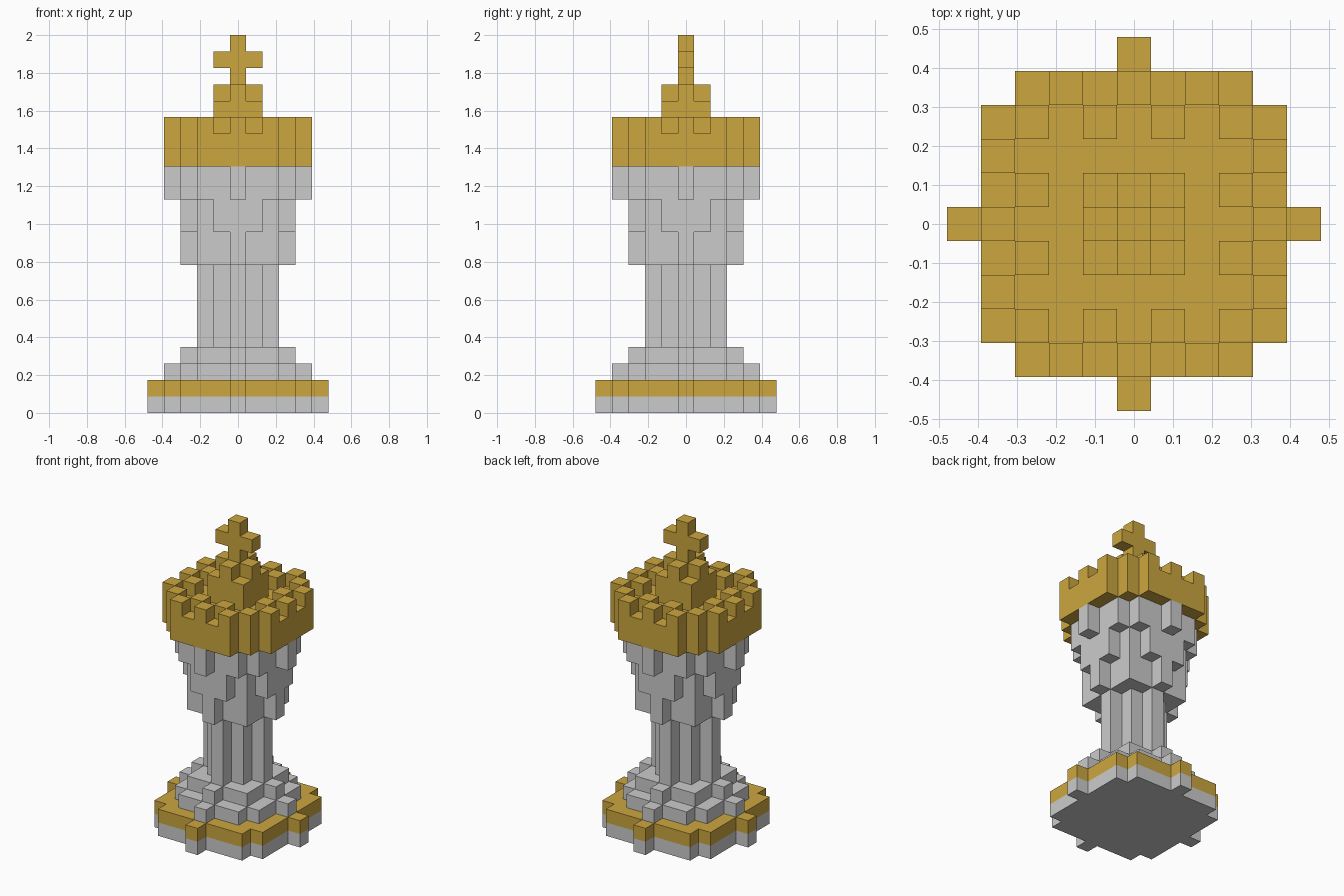
import bpy, bmesh
from mathutils import Vector

if "Cube" in bpy.data.objects:
    bpy.data.objects.remove(bpy.data.objects["Cube"])

U = 2 / 23  # voxel edge: the piece is 23 voxels tall

gold = bpy.data.materials.new("gold")
gold.diffuse_color = (0.6, 0.38, 0.05, 1)
gold.use_nodes = True
gold.node_tree.nodes["Principled BSDF"].inputs["Base Color"].default_value = gold.diffuse_color


def disc(r2, z0, z1):
    """Voxel disc of squared radius r2 filling layers z0..z1."""
    return {(x, y, z) for x in range(-5, 6) for y in range(-5, 6)
            for z in range(z0, z1 + 1) if x * x + y * y <= r2}


# Battlements: checkerboard ring, two voxels thick
battlements = {c for c in disc(20, 17, 17)
               if c[0] ** 2 + c[1] ** 2 >= 9 and (c[0] + c[1]) % 2 == 0}

parts = {
    "base": (disc(25, 0, 0), None),
    "base_band": (disc(25, 1, 1), gold),
    "base_steps": (disc(16, 2, 2) | disc(9, 3, 3), None),
    "column": (disc(4, 4, 8), None),
    "flared_head": (disc(9, 9, 10) | disc(10, 11, 12) | disc(16, 13, 14), None),
    "crown": (disc(20, 15, 16) | battlements, gold),
    "crown_peak": (disc(2, 17, 18) | disc(1, 19, 19), gold),
    "top_cross": ({(0, 0, z) for z in (20, 21, 22)} | {(-1, 0, 21), (1, 0, 21)}, gold),
}
solid = set().union(*(cells for cells, _ in parts.values()))


def build(name, cells, mat):
    """Make one object from the exposed voxel faces only."""
    bm = bmesh.new()
    for c in sorted(cells):
        centre = Vector((c[0], c[1], c[2] + 0.5))
        for axis in range(3):
            for s in (-1, 1):
                n = Vector((0, 0, 0))
                n[axis] = s
                if tuple(int(c[i] + n[i]) for i in range(3)) in solid:
                    continue
                a = Vector((0, 0, 0))
                a[(axis + 1) % 3] = 0.5
                b = n.cross(a)
                m = centre + n * 0.5
                bm.faces.new([bm.verts.new((m + d) * U)
                              for d in (-a - b, a - b, a + b, b - a)])
    bmesh.ops.remove_doubles(bm, verts=bm.verts[:], dist=1e-4)
    # Merge coplanar voxel faces into larger flat faces
    bmesh.ops.dissolve_limit(bm, angle_limit=0.01, verts=bm.verts[:], edges=bm.edges[:])
    mesh = bpy.data.meshes.new(name)
    bm.to_mesh(mesh)
    bm.free()
    if mat:
        mesh.materials.append(mat)
    bpy.context.collection.objects.link(bpy.data.objects.new(name, mesh))


for name, (cells, mat) in parts.items():
    build(name, cells, mat)
